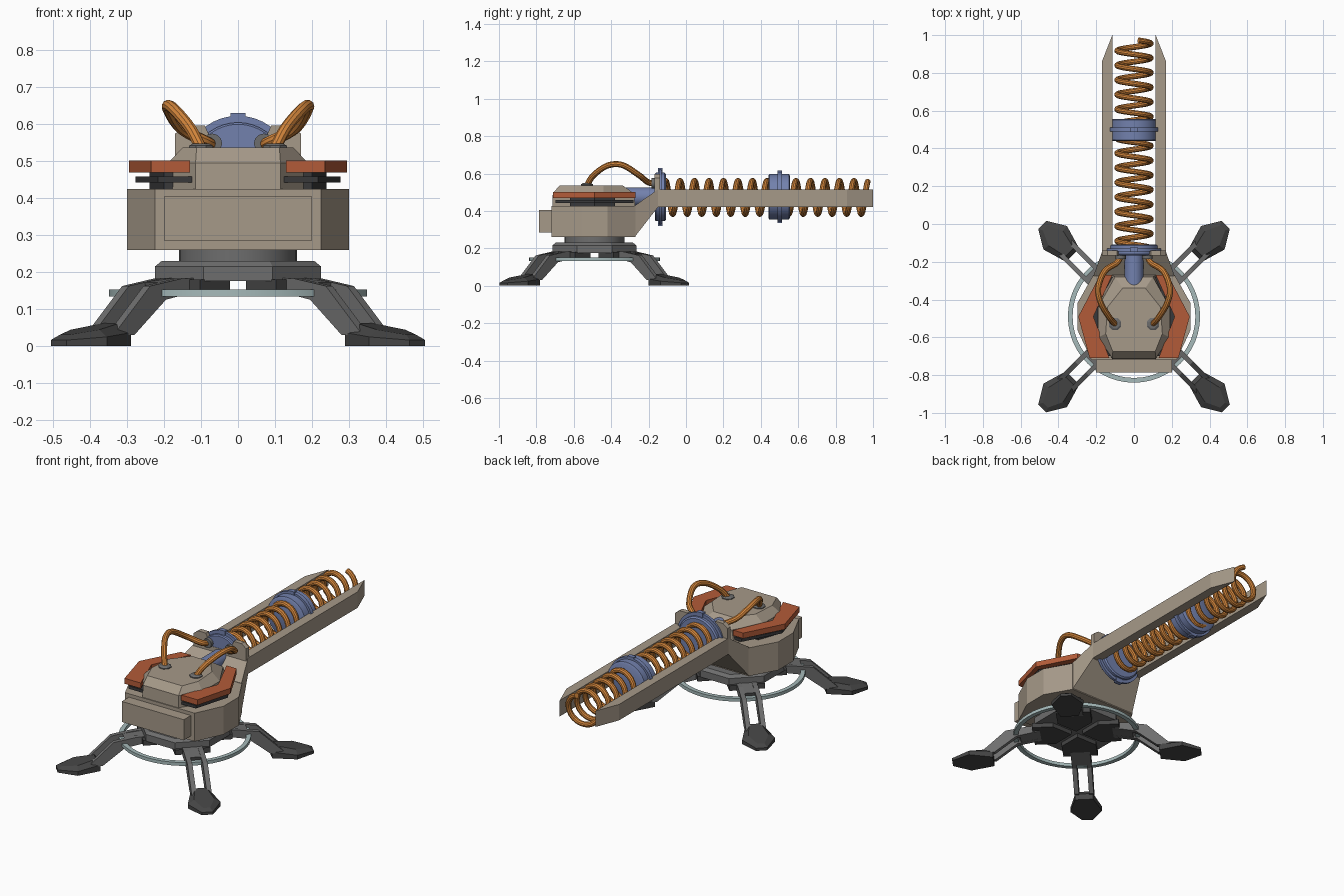
import bpy, bmesh, math
from mathutils import Matrix, Vector

if "Cube" in bpy.data.objects:
    bpy.data.objects.remove(bpy.data.objects["Cube"])

def material(name, r, g, b):
    m = bpy.data.materials.new(name)
    m.diffuse_color = (r, g, b, 1)
    m.use_nodes = True
    m.node_tree.nodes["Principled BSDF"].inputs["Base Color"].default_value = m.diffuse_color
    return m

TAN = material("tan armour", .38, .32, .25)
RED = material("rust orange", .45, .105, .04)
COPPER = material("copper orange", .66, .24, .045)
BLUE = material("steel blue", .17, .22, .42)
GREY = material("mid grey", .155, .155, .155)
DARK = material("dark grey", .06, .06, .06)
PLATE = material("charcoal", .04, .04, .042)
GLASS = material("pale teal", .38, .49, .49)

CY, AX = -.49, .475      # turret centre in y, barrel axis height

def finish(bm, name, mat, matrix=None, smooth=False):
    if matrix:
        bm.transform(matrix)
    bmesh.ops.recalc_face_normals(bm, faces=bm.faces)
    me = bpy.data.meshes.new(name)
    bm.to_mesh(me)
    bm.free()
    me.materials.append(mat)
    ob = bpy.data.objects.new(name, me)
    bpy.context.collection.objects.link(ob)
    if smooth:
        bpy.ops.object.select_all(action='DESELECT')
        ob.select_set(True)
        bpy.context.view_layer.objects.active = ob
        bpy.ops.object.shade_smooth_by_angle(angle=math.radians(35))
    return ob

def loft(name, loops, mat, matrix=None, smooth=False, close=False):
    """Skin a list of equal-length point loops; caps the ends unless closed."""
    bm = bmesh.new()
    rows = [[bm.verts.new(p) for p in lp] for lp in loops]
    n = len(rows[0])
    pairs = list(zip(rows, rows[1:])) + ([(rows[-1], rows[0])] if close else [])
    for a, b in pairs:
        for i in range(n):
            j = (i + 1) % n
            bm.faces.new((a[i], a[j], b[j], b[i]))
    if not close:
        bm.faces.new(rows[0])
        bm.faces.new(rows[-1])
    return finish(bm, name, mat, matrix, smooth)

def slab(name, outline, z0, z1, mat, matrix=None):
    return loft(name, [[(x, y, z) for x, y in outline] for z in (z0, z1)], mat, matrix)

def sym(half):
    """Mirror a half outline of (x, y) across x = 0."""
    return half + [(-x, y) for x, y in reversed(half)]

def ring(r, h, n, turn=0):
    return [(r * math.cos(2 * math.pi * (i + turn) / n),
             r * math.sin(2 * math.pi * (i + turn) / n), h) for i in range(n)]

def lathe(name, prof, mat, matrix, n=32, turn=0, close=False, smooth=True):
    return loft(name, [ring(r, h, n, turn) for r, h in prof], mat, matrix, smooth, close)

def tube(name, pts, radius, mat, n=10):
    """Sweep a circle along a point path."""
    loops, up = [], None
    pts = [Vector(p) for p in pts]
    for i, p in enumerate(pts):
        d = (pts[min(i + 1, len(pts) - 1)] - pts[max(i - 1, 0)]).normalized()
        up = up if up else d.orthogonal()
        up = (up - d * up.dot(d)).normalized()
        side = d.cross(up)
        loops.append([p + radius * (up * math.cos(a) + side * math.sin(a))
                      for a in (2 * math.pi * k / n for k in range(n))])
    return loft(name, loops, mat, smooth=True)

def spline(p, steps=8):
    """Catmull-Rom curve through the points."""
    v = [Vector(q) for q in p]
    v = [2 * v[0] - v[1]] + v + [2 * v[-1] - v[-2]]
    out = []
    for a, b, c, d in zip(v, v[1:], v[2:], v[3:]):
        for k in range(steps):
            t = k / steps
            out.append(.5 * (2 * b + (c - a) * t + (2 * a - 5 * b + 4 * c - d) * t * t
                             + (3 * b - a - 3 * c + d) * t ** 3))
    return out + [v[-2]]

BASE = Matrix.Translation((0, CY, 0))
BARREL = Matrix.Translation((0, 0, AX)) @ Matrix.Rotation(-math.pi / 2, 4, 'X')  # z -> y

# Base: octagonal hub, turntable and pale ring
R8 = .225 / math.cos(math.pi / 8)
lathe("hub", [(R8, .175), (R8, .215), (R8 - .02, .23)], GREY, BASE, 8, .5, smooth=False)
lathe("turntable", [(.16, .22), (.16, .27)], GREY, BASE)
lathe("base_ring", [(.325, .133), (.35, .133), (.35, .152), (.325, .152)], GLASS, BASE, 48, close=True)

# Legs: slotted bent struts with faceted feet
RAIL = [(.2, .15), (.33, .125), (.45, .03), (.53, .03), (.39, .162), (.27, .182), (.2, .185)]
KNEE = [(.2, .15), (.31, .13), (.33, .172), (.2, .185)]
FOOT = [(.46, -.05), (.59, -.088), (.687, -.03), (.687, .03), (.59, .088), (.46, .05)]
for i in range(4):
    m = BASE @ Matrix.Rotation(math.radians(45 + 90 * i), 4, 'Z')
    for side, s in (("left", 1), ("right", -1)):
        loft(f"leg_{i+1}_{side}_rail", [[(r, s * t, z) for r, z in RAIL] for t in (.028, .054)], GREY, m)
    loft(f"leg_{i+1}_knee", [[(r, t, z) for r, z in KNEE] for t in (-.03, .03)], GREY, m)
    loft(f"foot_{i+1}", [[(r, t, 0) for r, t in FOOT],
                         [(r, t, .036 - .09 * (r - .46)) for r, t in FOOT],
                         [(.57 + (r - .57) * .8, t * .62, .062 - .14 * (r - .46)) for r, t in FOOT]], DARK, m)
    slab(f"hub_pad_{i+1}", [(.03, 0), (.125, -.095), (.24, -.095), (.24, .095), (.125, .095)],
         .15, .18, DARK, m)

# Body: lower hull, front block, upper housing, rear neck to the rails
slab("lower_hull", sym([(.225, -.72), (.30, -.56), (.30, -.42), (.215, -.27)]), .26, .425, TAN)
slab("front_block", sym([(.2, -.785), (.2, -.7)]), .285, .405, TAN)
loft("upper_housing", [[(x, y, .42) for x, y in sym([(.115, -.715), (.19, -.60), (.19, -.44), (.12, -.27)])],
                       [(x, y, .495) for x, y in sym([(.115, -.712), (.19, -.60), (.19, -.44), (.10, -.28)])],
                       [(x, y, .537) for x, y in sym([(.112, -.675), (.15, -.58), (.14, -.44), (.06, -.34)])]], TAN)
loft("rear_neck", [[(.215, -.275, .26), (.215, -.275, .427), (-.215, -.275, .427), (-.215, -.275, .26)],
                   [(.17, -.15, .42), (.17, -.15, .515), (-.17, -.15, .515), (-.17, -.15, .42)]], TAN)
loft("collar_shield", [[(x, y, z) for x, z in sym([(.17, .45), (.17, .575), (.14, .597), (.09, .597), (.06, .53)])]
                       for y in (-.168, -.14)], TAN)

for side, s in (("left", -1), ("right", 1)):
    # Barrel side rails with chamfered tips
    slab(side + "_rail", [(s * x, y) for x, y in [(.115, -.16), (.17, -.16), (.17, .86), (.115, 1.0)]],
         .422, .515, TAN)
    # Chevron armour plates on a dark backing and bracket
    chevron = [(.235, -.71), (.295, -.49), (.18, -.27), (.115, -.27), (.215, -.49), (.13, -.71)]
    slab(side + "_armour_plate", [(s * x, y) for x, y in chevron], .47, .502, RED)
    slab(side + "_backing_plate", [(s * (x - .018), CY + (y - CY) * .95) for x, y in chevron], .442, .459, PLATE)
    slab(side + "_plate_bracket", [(s * x, y) for x, y in [(.14, -.62), (.20, -.62), (.24, -.49), (.20, -.38), (.14, -.38)]],
         .425, .472, PLATE)
    # Power cables with their sockets
    tube(side + "_cable", spline([(s * x, y, z) for x, y, z in [
        (.10, -.53, .535), (.13, -.495, .59), (.175, -.42, .642), (.19, -.34, .645),
        (.155, -.25, .59), (.085, -.2, .552), (.07, -.14, .545)]]), .016, COPPER)
    lathe(side + "_cable_socket", [(.035, .53), (.035, .542), (.024, .548)], GREY,
          Matrix.Translation((s * .10, -.53, 0)), 8, .5, smooth=False)
    lathe(side + "_collar_socket", [(.027, -.185), (.027, -.15)], GREY,
          Matrix.Translation((s * .07, 0, .548 - AX)) @ BARREL, 12)

# Barrel: breech cylinder, two collars and the coil
lathe("breech", [(.035, -.36), (.05, -.345), (.05, -.15)], BLUE, BARREL)
lathe("rear_collar", [(.125, -.166), (.13, -.16), (.13, -.145), (.148, -.145), (.148, -.13),
                      (.13, -.13), (.13, -.115), (.122, -.108)], BLUE, BARREL, 40)
lathe("middle_collar", [(.112, .44), (.122, .446), (.122, .49), (.134, .49), (.134, .512),
                        (.122, .512), (.122, .55), (.112, .556)], BLUE, BARREL, 40)
for name, y, r in (("rear", -.137, .145), ("middle", .5, .13)):
    for pos, s in (("top", 1), ("bottom", -1)):
        z0, z1 = AX + s * (r - .02), AX + s * (r + .01)
        slab(f"{name}_collar_{pos}_lug", [(-.02, y - .012), (.02, y - .012), (.02, y + .012), (-.02, y + .012)],
             z0, z1, BLUE)

PITCH, Y0, Y1, STEPS = .0775, -.125, .972, 340
coil = []
for k in range(STEPS + 1):
    y = Y0 + (Y1 - Y0) * k / STEPS
    a = math.pi / 2 + 2 * math.pi * (y + .032) / PITCH
    coil.append((.089 * math.cos(a), y, AX - .003 + .089 * math.sin(a)))
tube("coil", coil, .0155, COPPER)
